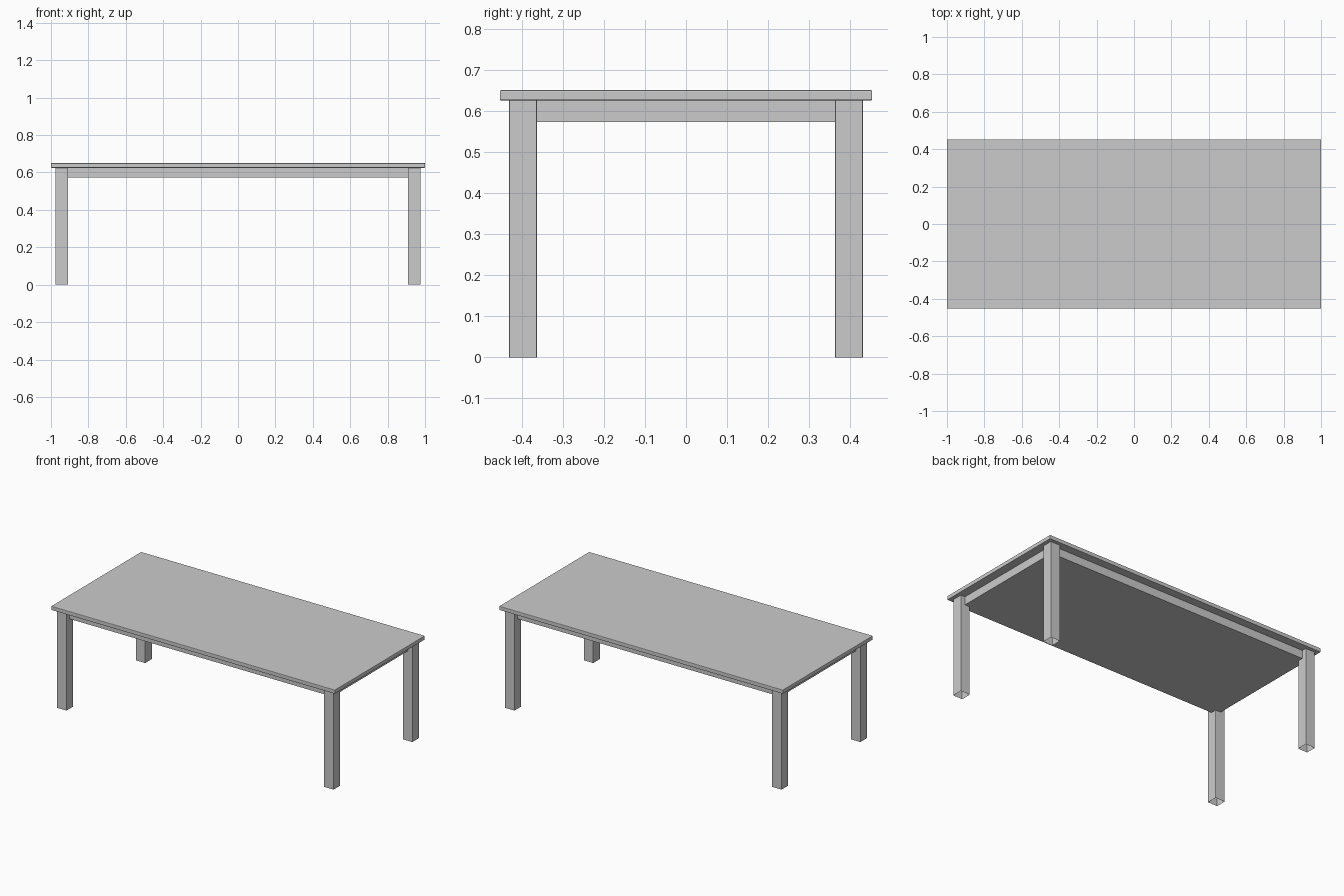
import bpy, bmesh

if "Cube" in bpy.data.objects:
    bpy.data.objects.remove(bpy.data.objects["Cube"])


def box(name, lo, hi, bevel=0.0, open_bottom=False, vertical_only=False):
    """Axis-aligned box from corner to corner, with optional rounded edges."""
    bm = bmesh.new()
    bmesh.ops.create_cube(bm, size=1.0)
    for v in bm.verts:
        v.co = [(l + h) / 2 + c * (h - l) for c, l, h in zip(v.co, lo, hi)]
    if bevel:
        edges = [e for e in bm.edges
                 if not vertical_only or abs(e.verts[0].co.z - e.verts[1].co.z) > 1e-4]
        bmesh.ops.bevel(bm, geom=edges, offset=bevel, segments=2, profile=0.5,
                        affect='EDGES')
    if open_bottom:
        bm.normal_update()
        under = [f for f in bm.faces if f.normal.z < -0.9]
        bmesh.ops.delete(bm, geom=under, context='FACES')
    mesh = bpy.data.meshes.new(name)
    bm.to_mesh(mesh)
    bm.free()
    obj = bpy.data.objects.new(name, mesh)
    bpy.context.collection.objects.link(obj)
    return obj


TOP_X, TOP_Y, TOP_Z = 1.0, 0.453, 0.65
UNDER_Z = 0.625             # underside of the table top
LEG_X, LEG_Y = 0.975, 0.43  # outer leg faces
LEG = 0.067                 # leg thickness
INSET = 0.03                # apron set back from the outer leg faces

# Table top with softly rounded edges
box("table_top", (-TOP_X, -TOP_Y, UNDER_Z), (TOP_X, TOP_Y, TOP_Z), bevel=0.003)

# Apron, closed underneath by a flat panel
ax, ay = LEG_X - INSET, LEG_Y - INSET
box("apron", (-ax, -ay, 0.573), (ax, ay, UNDER_Z))

# Four hollow square legs, open at the foot
for sy, depth in ((-1, "front"), (1, "back")):
    for sx, side in ((-1, "left"), (1, "right")):
        xs = sorted((sx * LEG_X, sx * (LEG_X - LEG)))
        ys = sorted((sy * LEG_Y, sy * (LEG_Y - LEG)))
        box(f"{depth}_{side}_leg", (xs[0], ys[0], 0), (xs[1], ys[1], UNDER_Z),
            bevel=0.002, open_bottom=True, vertical_only=True)
